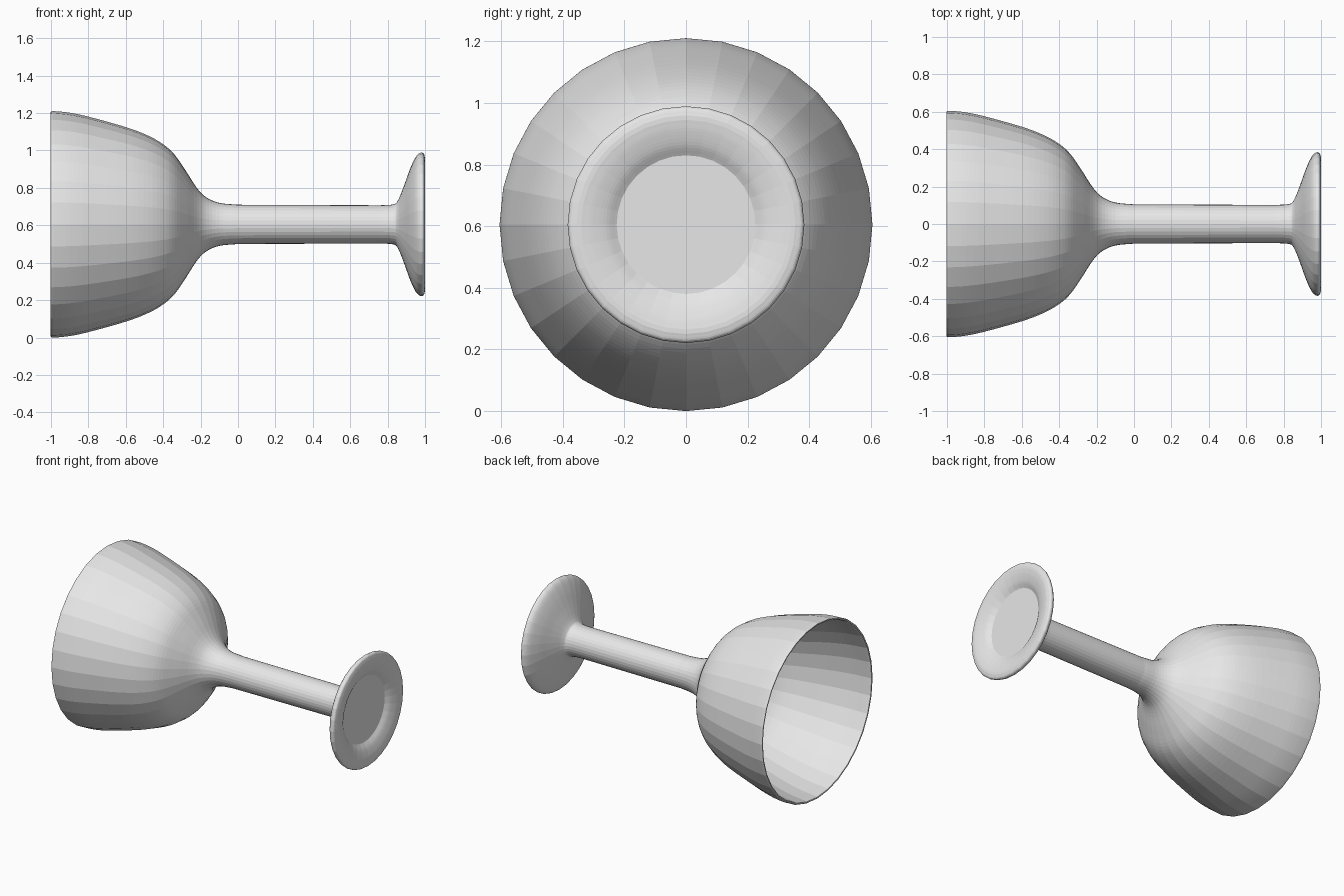
import bpy, bmesh, math
from mathutils import Vector

cube = bpy.data.objects.get("Cube")
if cube:
    bpy.data.objects.remove(cube, do_unlink=True)

SIDES = 32
AXIS_HEIGHT = 0.605

grey = bpy.data.materials.new("plain_grey")
grey.use_nodes = True
grey.diffuse_color = (0.8, 0.8, 0.8, 1)
grey.node_tree.nodes["Principled BSDF"].inputs["Base Color"].default_value = (0.8, 0.8, 0.8, 1)


def smooth_path(points, steps=4):
    """Catmull-Rom curve through (x, radius) points."""
    p = [Vector(q) for q in points]
    p = [2 * p[0] - p[1]] + p + [2 * p[-1] - p[-2]]
    path = []
    for a, b, c, d in zip(p, p[1:], p[2:], p[3:]):
        for i in range(steps):
            t = i / steps
            path.append(0.5 * (2 * b + (c - a) * t + (2 * a - 5 * b + 4 * c - d) * t ** 2
                               + (3 * b - a - 3 * c + d) * t ** 3))
    return path + [p[-2]]


def lathe(name, profile):
    """Spin a profile around the lengthwise axis."""
    bm = bmesh.new()
    verts = [bm.verts.new((x, 0, max(r, 0))) for x, r in profile]
    edges = [bm.edges.new(pair) for pair in zip(verts, verts[1:])]
    bmesh.ops.spin(bm, geom=verts + edges, cent=(0, 0, 0), axis=(1, 0, 0),
                   angle=math.tau, steps=SIDES, use_merge=True)
    bmesh.ops.remove_doubles(bm, verts=bm.verts, dist=0.0005)
    bmesh.ops.recalc_face_normals(bm, faces=bm.faces)
    mesh = bpy.data.meshes.new(name)
    bm.to_mesh(mesh)
    bm.free()
    mesh.materials.append(grey)
    obj = bpy.data.objects.new(name, mesh)
    obj.location.z = AXIS_HEIGHT
    bpy.context.collection.objects.link(obj)
    return obj


# Hollow bowl interior, from its floor out to the lip
inside = smooth_path([(-0.24, 0), (-0.25, 0.12), (-0.29, 0.27), (-0.35, 0.36), (-0.42, 0.425),
                      (-0.52, 0.475), (-0.7, 0.535), (-0.85, 0.572), (-0.985, 0.588)])
# Rounded lip, outer bowl and neck
outside = smooth_path([(-1, 0.592), (-1, 0.602), (-0.98, 0.605), (-0.9, 0.597), (-0.8, 0.576),
                       (-0.6, 0.52), (-0.48, 0.474), (-0.4, 0.428), (-0.34, 0.374),
                       (-0.28, 0.288), (-0.22, 0.195), (-0.17, 0.145), (-0.1, 0.115), (0, 0.105)])
# Straight stem flaring into the foot, then the rolled rim
foot = smooth_path([(0.76, 0.102), (0.83, 0.107), (0.855, 0.128), (0.885, 0.2), (0.92, 0.297),
                    (0.95, 0.36), (0.975, 0.383), (0.993, 0.378), (1, 0.355)])
# Shallow dish under the foot with a flat centre
dish = smooth_path([(1, 0.34), (0.994, 0.305), (0.98, 0.26), (0.96, 0.225)]) + [(0.96, 0)]

lathe("goblet", inside + outside + foot + dish)
